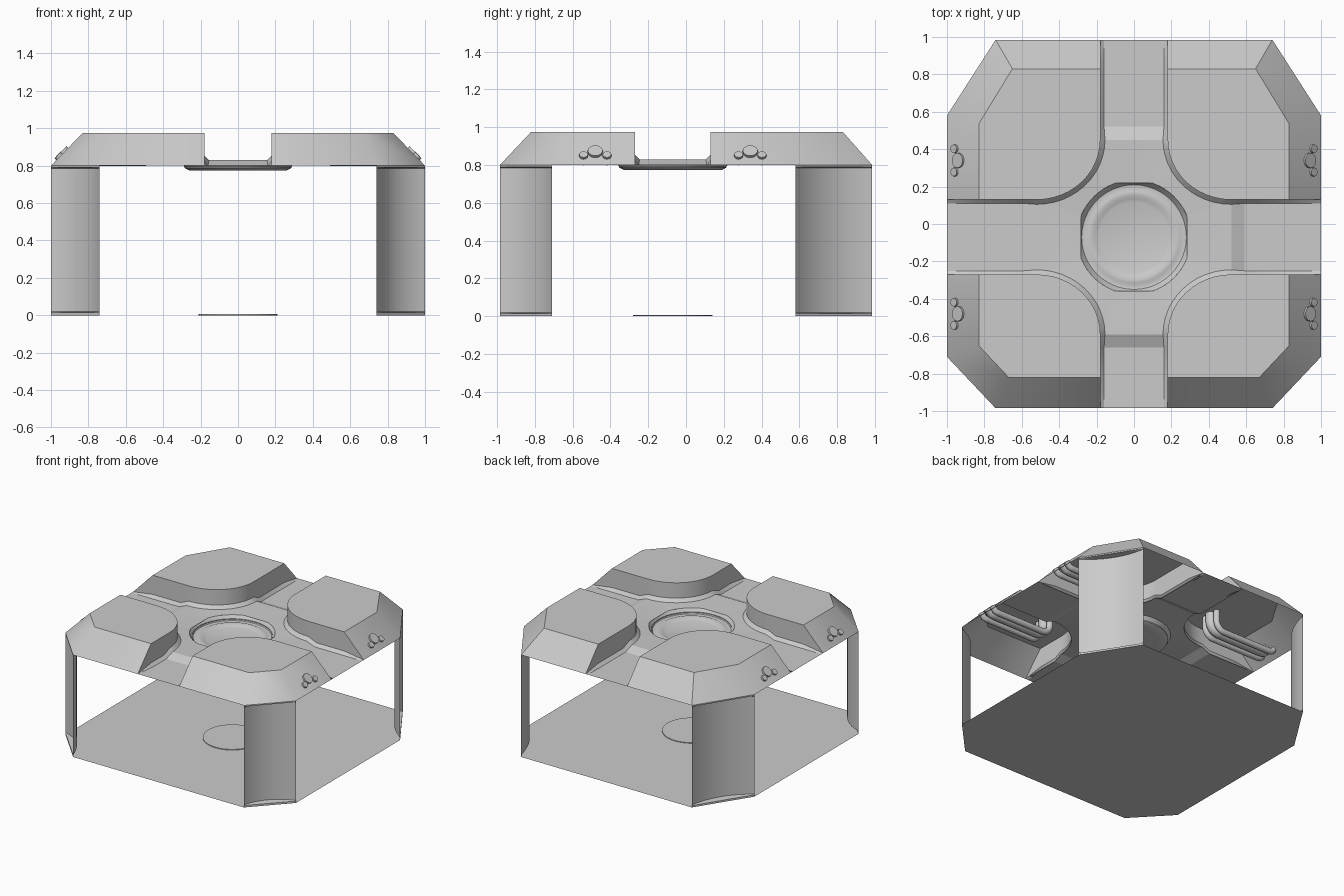
import bpy, bmesh, math
from mathutils import Vector

if "Cube" in bpy.data.objects:
    bpy.data.objects.remove(bpy.data.objects["Cube"])

CY = -0.07                       # centre line of the cross-shaped channel
HX, HY, ARM = 0.18, 0.20, 0.52   # channel half widths and reach of the hub
EAVE, HUB, TOP = 0.80, 0.83, 0.975
# per side: outer eave corners, roof-top corners
SIDES = {1: dict(y=0.985, e=(0.74, 0.58), t=(0.65, 0.535), ty=0.83),
         -1: dict(y=-0.985, e=(0.74, -0.71), t=(0.67, -0.65), ty=-0.82)}


def make(name, faces, up=(0, 0, 1), smooth=35):
    """Mesh from faces given as coordinate lists, facing towards 'up'."""
    bm = bmesh.new()
    for f in faces:
        bm.faces.new([bm.verts.new(p) for p in f])
    bmesh.ops.remove_doubles(bm, verts=bm.verts, dist=1e-4)
    bmesh.ops.dissolve_degenerate(bm, edges=bm.edges, dist=1e-4)
    bmesh.ops.recalc_face_normals(bm, faces=bm.faces)
    total = Vector()
    for f in bm.faces:
        total += f.normal * f.calc_area()
    if total.dot(Vector(up)) < 0:
        bmesh.ops.reverse_faces(bm, faces=bm.faces)
    me = bpy.data.meshes.new(name)
    bm.to_mesh(me)
    bm.free()
    ob = bpy.data.objects.new(name, me)
    bpy.context.collection.objects.link(ob)
    bpy.ops.object.select_all(action='DESELECT')
    ob.select_set(True)
    bpy.context.view_layer.objects.active = ob
    bpy.ops.object.shade_smooth_by_angle(angle=math.radians(smooth))
    return ob


def strip(a, b, closed=False):
    """Quads between two rows of points."""
    n = len(a)
    return [[a[i], a[(i + 1) % n], b[(i + 1) % n], b[i]] for i in range(n if closed else n - 1)]


def base(d):
    """Channel floor height at a distance from the hub centre."""
    return HUB - (HUB - EAVE) * min(max((d - ARM) / 0.07, 0), 1)


def corner_arc(sx, sy, n=12, grow=0.0):
    """Rounded inner corner of a roof block, from the y arm to the x arm."""
    pts = []
    for i in range(n + 1):
        a = math.pi / 2 * i / n
        pts.append((sx * (ARM - (ARM - HX + grow) * math.cos(a)),
                    CY + sy * (ARM - (ARM - HY + grow) * math.sin(a))))
    return pts


def roof_block(name, sx, sy):
    s = SIDES[sy]
    wy = CY + sy * HY
    tops = [(sx * HX, s['ty']), (sx * s['t'][0], s['ty']), (sx * 0.83, s['t'][1]), (sx * 0.83, wy)]
    eave = [(sx * HX, s['y']), (sx * s['e'][0], s['y']), (sx, s['e'][1]), (sx, wy)]
    tops = [(x, y, TOP) for x, y in tops]
    eave = [(x, y, EAVE) for x, y in eave]
    arc = corner_arc(sx, sy)
    foot = corner_arc(sx, sy, grow=0.025)
    # wall path: plan point, top height, floor height, foot point
    path = []
    for y, z in ((s['y'], EAVE), (s['ty'], TOP), (CY + sy * (ARM + 0.07), TOP)):
        path.append(((sx * HX, y), z, base(abs(y - CY)), (sx * (HX - 0.02), y)))
    path += [(p, TOP, HUB, f) for p, f in zip(arc, foot)]
    for x, z in ((ARM + 0.07, TOP), (0.83, TOP), (1.0, EAVE)):
        path.append(((sx * x, wy), z, base(x), (sx * x, wy - sy * 0.02)))
    hi = [(*p, z) for p, z, b, f in path]
    mid = [(*p, min(z, b + 0.025)) for p, z, b, f in path]
    low = [(*f, b) for p, z, b, f in path]
    cap = tops + [h for h in reversed(hi[2:-2])]
    make(name, [cap] + strip(tops, eave) + strip(hi, mid) + strip(mid, low))


def tube(name, pts, r):
    """Round pipe along a path."""
    cu = bpy.data.curves.new(name, 'CURVE')
    cu.dimensions = '3D'
    cu.bevel_depth, cu.bevel_resolution, cu.use_fill_caps = r, 4, True
    sp = cu.splines.new('POLY')
    sp.points.add(len(pts) - 1)
    for p, q in zip(sp.points, pts):
        p.co = (*q, 1)
    ob = bpy.data.objects.new(name, cu)
    bpy.context.collection.objects.link(ob)


def ring(r, z, angles):
    return [(r * math.cos(a), CY + r * math.sin(a), z) for a in angles]


# floor plate with a thin round pad
outline = []
for sx, sy in ((1, -1), (1, 1), (-1, 1), (-1, -1)):
    s = SIDES[sy]
    pair = [(sx * s['e'][0], s['y'], 0), (sx, s['e'][1], 0)]
    outline += pair if sx * sy < 0 else pair[::-1]
make("floor_plate", [outline])
a48 = [math.tau * i / 48 for i in range(48)]
make("floor_pad", [ring(0.21, 0.006, a48)] + strip(ring(0.21, 0.006, a48), ring(0.21, 0, a48), True))

# roof blocks, corner pillars and pipes in all four quadrants
for sx in (1, -1):
    for sy in (1, -1):
        tag = ("back" if sy > 0 else "front") + ("_right" if sx > 0 else "_left")
        roof_block("roof_block_" + tag, sx, sy)

        # concave pillar panel with straight lips at foot and head
        s = SIDES[sy]
        A, B = Vector((sx * s['e'][0], s['y'])), Vector((sx, s['e'][1]))
        d = (B - A).normalized()
        inward = Vector((-d.y, d.x))
        if inward.dot(A + B) > 0:
            inward = -inward
        N = 16
        flat = [A.lerp(B, i / N) for i in range(N + 1)]
        bow = [p + inward * 0.05 * (1 - (2 * i / N - 1) ** 2) for i, p in enumerate(flat)]
        lv = lambda pts, z: [(p.x, p.y, z) for p in pts]
        faces = strip(lv(flat, 0), lv(flat, 0.015)) + strip(lv(flat, 0.015), lv(bow, 0.02))
        faces += strip(lv(bow, 0.02), lv(bow, 0.785)) + strip(lv(bow, 0.785), lv(flat, 0.79))
        faces += strip(lv(flat, 0.79), lv(flat, EAVE))
        make("pillar_" + tag, faces, (-inward.x, -inward.y, 0))

        # three pipes leaving the side slope and bending up into the roof
        yc = CY + sy * 0.41
        for k, (dy, x0, r) in enumerate(((0, 0.935, 0.04), (0.062, 0.955, 0.023), (-0.062, 0.955, 0.023))):
            z0 = EAVE + (1 - x0) * 1.03
            zr = z0 - 0.025
            y = yc + dy
            pts = [(x0 + 0.01, z0 + 0.01), (x0 - 0.02, zr + 0.004), (x0 - 0.05, zr)]
            pts += [(0.50 - 0.07 * math.sin(t), zr + 0.07 * (1 - math.cos(t)))
                    for t in [math.pi / 2 * i / 6 for i in range(7)]]
            pts.append((0.43, TOP - 0.005))
            tube(f"pipe_{tag}_{k}", [(sx * x, y, z) for x, z in pts], r)

# hub deck between the blocks, sinking to a round bowl
edge = []
for sx, sy in ((1, 1), (-1, 1), (-1, -1), (1, -1)):
    arc = corner_arc(sx, sy)
    edge += arc[::-1] if sx * sy > 0 else arc
ang = [math.atan2(y - CY, x) for x, y in edge]
deck = strip([(x, y, HUB) for x, y in edge], ring(0.305, 0.822, ang), True)
make("hub_deck", deck)

profile = [(0.305, 0.822), (0.29, 0.80), (0.28, 0.787), (0.262, 0.783), (0.245, 0.79),
           (0.225, 0.79), (0.205, 0.782), (0.185, 0.776)]
bowl = []
for (r0, z0), (r1, z1) in zip(profile, profile[1:]):
    bowl += strip(ring(r0, z0, a48), ring(r1, z1, a48), True)
make("hub_bowl", bowl + [ring(0.185, 0.776, a48)])

# underside collar of the bowl
make("hub_collar", strip(ring(0.285, 0.80, a48), ring(0.285, 0.787, a48), True)
     + strip(ring(0.285, 0.787, a48), ring(0.26, 0.774, a48), True)
     + strip(ring(0.26, 0.774, a48), ring(0.185, 0.774, a48), True), (0, 0, -1))

# four channel arms: ramp down from the hub, then flat to the eave
for sg, name in ((1, "back"), (-1, "front")):
    ys = [(CY + sg * ARM, HUB), (CY + sg * (ARM + 0.07), EAVE), (sg * 0.985, EAVE)]
    make("channel_" + name, strip([(-HX, y, z) for y, z in ys], [(HX, y, z) for y, z in ys]), smooth=10)
for sg, name in ((1, "right"), (-1, "left")):
    xs = [(sg * ARM, HUB), (sg * (ARM + 0.07), EAVE), (sg, EAVE)]
    make("channel_" + name, strip([(x, CY - HY, z) for x, z in xs], [(x, CY + HY, z) for x, z in xs]), smooth=10)
